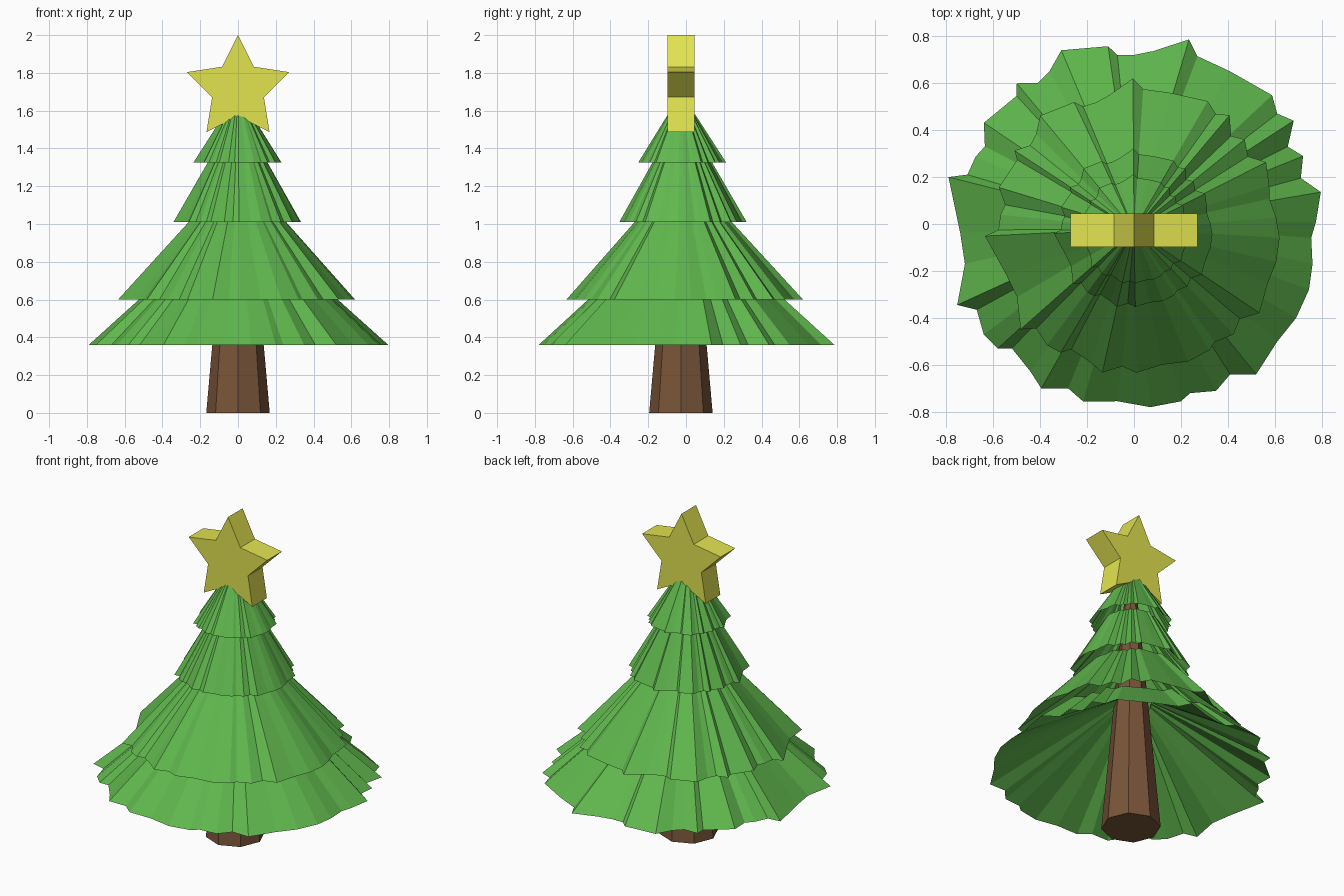
import bpy, bmesh, math

if "Cube" in bpy.data.objects:
    bpy.data.objects.remove(bpy.data.objects["Cube"])


def material(name, rgb):
    m = bpy.data.materials.new(name)
    m.diffuse_color = (*rgb, 1)
    m.use_nodes = True
    m.node_tree.nodes["Principled BSDF"].inputs["Base Color"].default_value = m.diffuse_color
    return m


GREEN = material("needle green", (0.117, 0.475, 0.075))
BROWN = material("bark brown", (0.19, 0.09, 0.041))
YELLOW = material("star yellow", (0.76, 0.77, 0.08))


def loft(name, rings, mat, caps=True):
    """Join equal-length rings of points into a flat-faced skin."""
    bm = bmesh.new()
    loops = [[bm.verts.new(p) for p in ring] for ring in rings]
    n = len(loops[0])
    for low, high in zip(loops, loops[1:]):
        for i in range(n):
            j = (i + 1) % n
            bm.faces.new((low[i], low[j], high[j], high[i]))
    if caps:
        bm.faces.new(loops[0][::-1])
        bm.faces.new(loops[-1])
        bmesh.ops.recalc_face_normals(bm, faces=bm.faces)
    me = bpy.data.meshes.new(name)
    bm.to_mesh(me)
    bm.free()
    me.materials.append(mat)
    ob = bpy.data.objects.new(name, me)
    bpy.context.collection.objects.link(ob)
    return ob


def polar_ring(points, scale, z, cy, turn=0):
    return [(r * scale * math.cos(math.radians(a + turn)),
             cy + r * scale * math.sin(math.radians(a + turn)), z)
            for a, r in points]


# Trunk: tapered octagon
octagon = [(45 * i, 1) for i in range(8)]
loft("trunk", [polar_ring(octagon, 0.168, 0, -0.027),
               polar_ring(octagon, 0.03, 1.56, -0.027)], BROWN)

# Ragged pleat outline shared by all tiers: angle, radius
PLEATS = [
    (0.7, .775), (9.7, .807), (15.4, .737), (21.9, .776), (26.7, .733),
    (32.9, .81), (37.6, .77), (43, .804), (57.8, .768), (69.3, .764),
    (73.4, .82), (83.8, .74), (90, .72), (95.6, .723), (98.3, .765),
    (112.7, .802), (119, .743), (124.3, .727), (129.8, .78), (132.5, .74),
    (146, .771), (152.5, .716), (157, .733), (163.5, .74), (165.8, .815),
    (183, .741), (193.3, .74), (204.6, .828), (208.6, .763), (216.3, .794),
    (222.4, .786), (225.5, .742), (235, .768), (240.6, .804), (248.2, .754),
    (254, .786), (264.7, .758), (275.1, .783), (284.8, .781), (288.4, .759),
    (296.2, .792), (302.6, .76), (309.1, .825), (320.7, .789), (329.9, .798),
    (339.4, .796), (347.4, .779), (355.5, .757)]

# Branch tiers: y centre, turn, then (z, scale) running from the underside's
# inner end, out to the rim, up the outside and back in to the trunk
TIERS = [(0.0, 0, [(0.79, 0.13), (0.36, 1.0), (0.61, 0.65), (0.80, 0.13)]),
         (-0.02, 17, [(1.08, 0.10), (0.60, 0.78), (1.02, 0.31), (1.09, 0.10)]),
         (-0.023, 17, [(1.36, 0.06), (1.01, 0.42), (1.335, 0.19), (1.37, 0.06)]),
         (-0.025, 17, [(1.325, 0.29), (1.58, 0.09)])]
for k, (cy, turn, profile) in enumerate(TIERS):
    loft(f"branch_tier_{k + 1}",
         [polar_ring(PLEATS, s, z, cy, turn) for z, s in profile],
         GREEN, caps=False)

# Star: extruded five-pointed outline facing front
outline = []
for i in range(10):
    r = 0.144 if i % 2 else 0.284
    a = math.radians(36 * i)
    outline.append((r * math.sin(a), 1.716 + r * math.cos(a)))
loft("star_topper", [[(x, y, z) for x, z in outline] for y in (-0.098, 0.045)], YELLOW)
